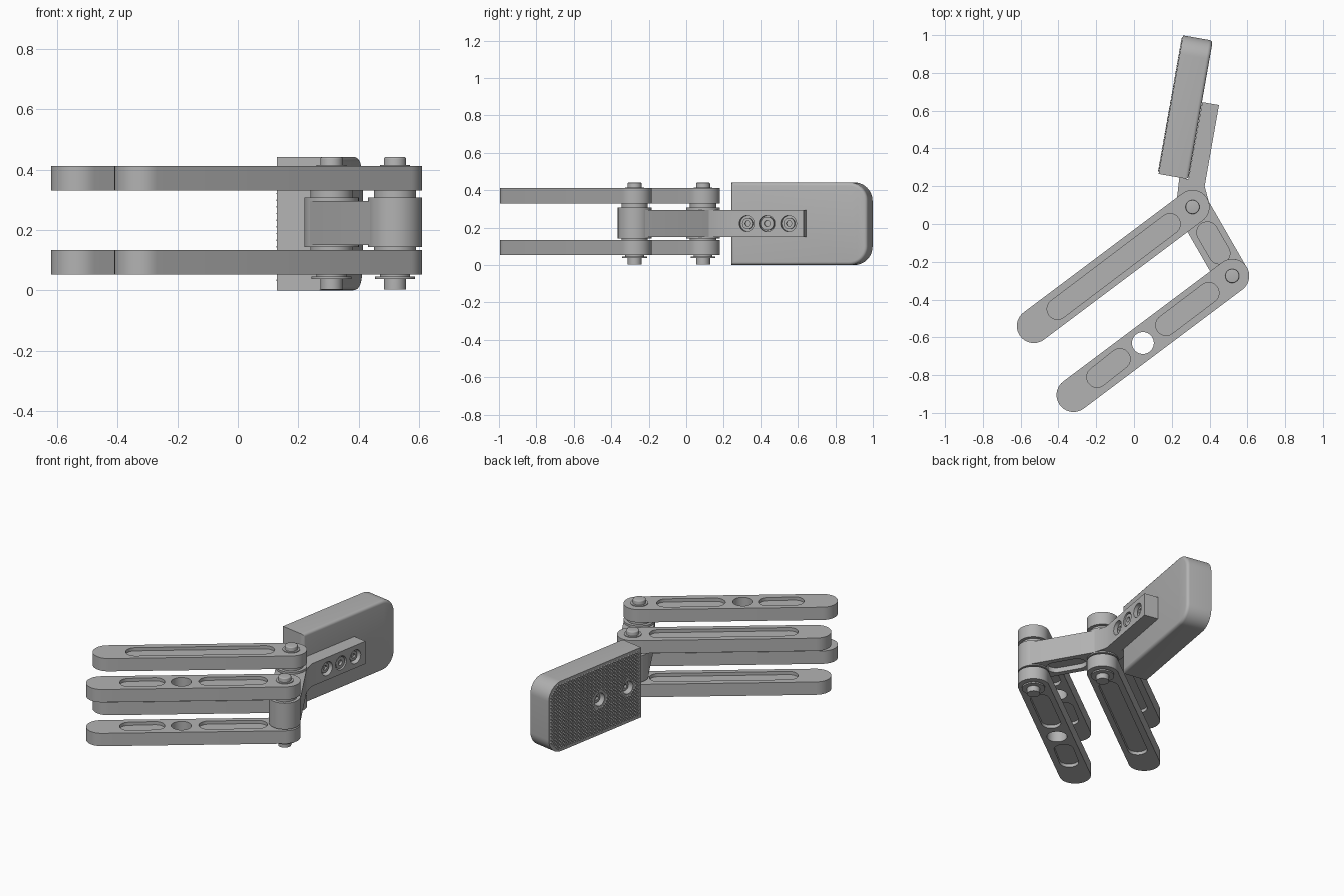
import bpy, bmesh, math
from mathutils import Matrix, Vector

cube = bpy.data.objects.get("Cube")
if cube:
    bpy.data.objects.remove(cube, do_unlink=True)

grey = bpy.data.materials.new("machined grey")
grey.use_nodes = True
colour = (0.45, 0.45, 0.45, 1)
grey.diffuse_color = colour
grey.node_tree.nodes["Principled BSDF"].inputs["Base Color"].default_value = colour
FLAT = Matrix.Identity(4)


def finish(name, bm, matrix=FLAT):
    bm.transform(matrix)
    mesh = bpy.data.meshes.new(name)
    bm.to_mesh(mesh)
    bm.free()
    mesh.materials.append(grey)
    obj = bpy.data.objects.new(name, mesh)
    bpy.context.collection.objects.link(obj)
    return obj


def activate(obj):
    bpy.ops.object.select_all(action='DESELECT')
    obj.select_set(True)
    bpy.context.view_layer.objects.active = obj


def smooth(obj):
    activate(obj)
    bpy.ops.object.shade_smooth_by_angle(angle=math.radians(30))


def prism(name, pts, z0, z1, matrix=FLAT, bevel=0):
    """Extrude an outline from z0 to z1, optionally rounding the top rim."""
    bm = bmesh.new()
    base = bm.faces.new([bm.verts.new((x, y, z0)) for x, y in pts])
    ext = bmesh.ops.extrude_face_region(bm, geom=[base])["geom"]
    bmesh.ops.translate(bm, vec=(0, 0, z1 - z0),
                        verts=[v for v in ext if isinstance(v, bmesh.types.BMVert)])
    bmesh.ops.recalc_face_normals(bm, faces=bm.faces)
    if bevel:
        rim = [e for e in bm.edges if all(abs(v.co.z - z1) < 1e-5 for v in e.verts)]
        bmesh.ops.bevel(bm, geom=rim, offset=bevel, segments=4, profile=0.5, affect='EDGES')
    return finish(name, bm, matrix)


def slot(a, b, r, n=20):
    """Outline with two round ends centred on a and b."""
    t = math.atan2(b[1] - a[1], b[0] - a[0])
    pts = []
    for c, start in ((b, t - math.pi / 2), (a, t + math.pi / 2)):
        pts += [(c[0] + r * math.cos(start + math.pi * i / n),
                 c[1] + r * math.sin(start + math.pi * i / n)) for i in range(n + 1)]
    return pts


def ring(c, r, n=40):
    return [(c[0] + r * math.cos(math.tau * i / n),
             c[1] + r * math.sin(math.tau * i / n)) for i in range(n)]


def disc(name, c, r, z0, z1, matrix=FLAT, bevel=0):
    return prism(name, ring(c, r), z0, z1, matrix, bevel)


def cut(obj, cutters):
    activate(obj)
    for c in cutters:
        mod = obj.modifiers.new("cut", 'BOOLEAN')
        mod.operation, mod.solver, mod.object = 'DIFFERENCE', 'EXACT', c
        bpy.ops.object.modifier_apply(modifier=mod.name)
        bpy.data.objects.remove(c, do_unlink=True)


def pockets(a, b, r, z0, z1, depth):
    """Cutters for a matching recess in the top and bottom faces."""
    return [prism("cutter", slot(a, b, r), z1 - depth, z1 + 0.05),
            prism("cutter", slot(a, b, r), z0 - 0.05, z0 + depth)]


PIVOT_A, PIVOT_B = (0.31, 0.09), (0.52, -0.275)
END_A, END_B = (-0.53, -0.54), (-0.32, -0.905)
R = 0.09

# Two pairs of parallel arms
for level, z0, z1 in (("lower", 0.053, 0.134), ("upper", 0.33, 0.411)):
    inner = prism(level + "_inner_arm", slot(END_A, PIVOT_A, R), z0, z1)
    cut(inner, pockets((-0.405, -0.45), (0.19, 0.0), 0.055, z0, z1, 0.02))
    outer = prism(level + "_outer_arm", slot(END_B, PIVOT_B, R), z0, z1)
    cut(outer, pockets((0.17, -0.535), (0.395, -0.365), 0.055, z0, z1, 0.02)
        + pockets((-0.195, -0.81), (-0.075, -0.715), 0.055, z0, z1, 0.02)
        + [disc("cutter", (0.047, -0.63), 0.058, z0 - 0.05, z1 + 0.05)])
    smooth(inner)
    smooth(outer)

# Pivot pins, retaining clips, spacers and barrels
for side, c in (("inner", PIVOT_A), ("outer", PIVOT_B)):
    smooth(disc(side + "_pin", c, 0.037, 0.003, 0.441, bevel=0.006))
    smooth(disc(side + "_clip", c, 0.066, 0.037, 0.046))
    smooth(disc(side + "_pin_collar", c, 0.05, 0.046, 0.415))
    smooth(disc(side + "_spacer", c, 0.07, 0.132, 0.332))
    smooth(disc(side + "_barrel", c, R, 0.143, 0.308))

# Link joining the pivots
link = prism("pivot_link", slot(PIVOT_A, PIVOT_B, R - 0.001), 0.15, 0.295)
cut(link, pockets((0.388, -0.045), (0.452, -0.155), 0.056, 0.15, 0.295, 0.03))
smooth(link)

# Jaw frame: local x along the jaw, local y up, local z towards the outer side
d = Vector((0.174, 0.985, 0)).normalized()
n = d.cross(Vector((0, 0, 1)))
JAW = Matrix.Translation((0.13, 0.265, 0)) @ Matrix((d, (0, 0, 1), n)).transposed().to_4x4()
MID, LENGTH, HEIGHT, CORNER = 0.222, 0.745, 0.442, 0.1
BOLTS = (0.105, 0.334)

# Bracket with counterbored holes
bracket = prism("jaw_bracket", [(0.222, 0.09), (0.24, 0.246), (0.288, 0.237), (0.362, 0.645),
                                (0.45, 0.63), (0.374, 0.2), (0.398, 0.11)], 0.151, 0.294)
tip = [e for e in range(1)]
activate(bracket)
cut(bracket, [disc("cutter", (u, MID), 0.043, 0.215, 0.3, JAW) for u in BOLTS + (0.217,)])
smooth(bracket)
for u in BOLTS:
    head = disc("bracket_bolt", (u, MID), 0.03, 0.2, 0.235, JAW)
    cut(head, [prism("cutter", ring((u, MID), 0.016, 6), 0.222, 0.26, JAW)])
    smooth(head)
screw = disc("centre_screw", (0.217, MID), 0.036, 0.2, 0.246, JAW)
cut(screw, [disc("cutter", (0.217, MID), 0.016, 0.23, 0.27, JAW)])
smooth(screw)

# Jaw pad with rounded far corners and a softened outer rim
outline = [(0, 0)]
for cy, start in ((CORNER, -math.pi / 2), (HEIGHT - CORNER, 0)):
    outline += [(LENGTH - CORNER + CORNER * math.cos(start + math.pi / 2 * i / 12),
                 cy + CORNER * math.sin(start + math.pi / 2 * i / 12)) for i in range(13)]
outline.append((0, HEIGHT))
pad = prism("jaw_pad", outline, 0, 0.16, JAW, bevel=0.018)
cut(pad, [disc("cutter", (u, MID), 0.04, -0.05, 0.05, JAW) for u in BOLTS])
smooth(pad)
for u in BOLTS:
    head = disc("pad_bolt", (u, MID), 0.028, 0.025, 0.06, JAW)
    cut(head, [prism("cutter", ring((u, MID), 0.015, 6), 0, 0.04, JAW)])
    smooth(head)


# Knurled gripping face made of small diamond points
def on_pad(p):
    dx = max(p.x - (LENGTH - CORNER), 0)
    dy = max(abs(p.y - HEIGHT / 2) - (HEIGHT / 2 - CORNER), 0)
    inside = 0.004 < p.x < LENGTH - 0.004 and 0.004 < p.y < HEIGHT - 0.004
    clear = all(math.hypot(p.x - u, p.y - MID) > 0.044 for u in BOLTS)
    return inside and clear and (dx == 0 or math.hypot(dx, dy) < CORNER - 0.004)


bm = bmesh.new()
bmesh.ops.create_grid(bm, x_segments=64, y_segments=64, size=0.5)
bm.transform(Matrix.Translation((LENGTH / 2, HEIGHT / 2, -0.001)) @ Matrix.Rotation(math.pi / 4, 4, 'Z'))
bmesh.ops.delete(bm, geom=[v for v in bm.verts if not on_pad(v.co)], context='VERTS')
for v in bmesh.ops.poke(bm, faces=bm.faces[:])["verts"]:
    v.co.z -= 0.005
bmesh.ops.reverse_faces(bm, faces=bm.faces[:])
finish("jaw_grip", bm, JAW)
